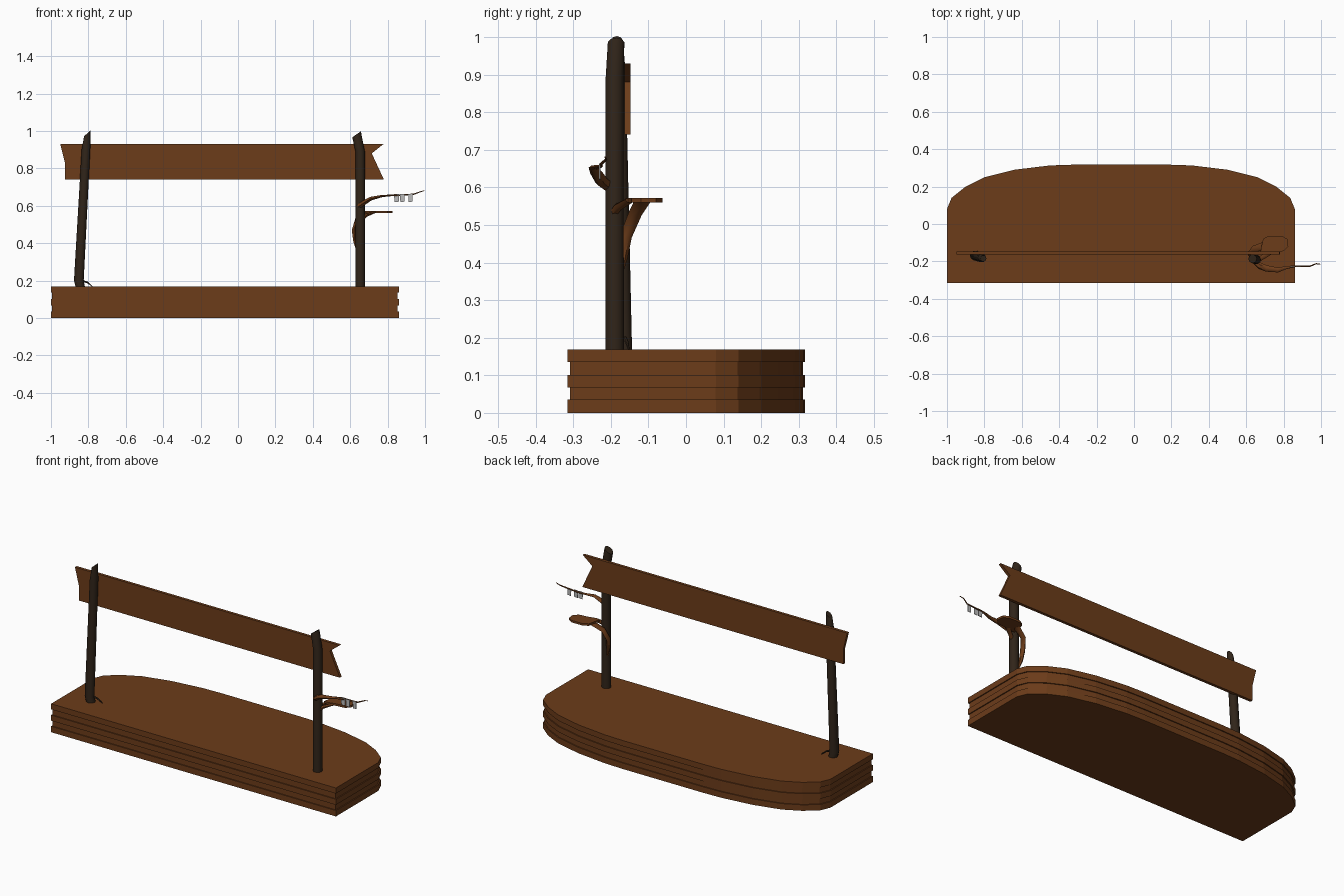
import bpy, bmesh, math
from mathutils import Vector

if "Cube" in bpy.data.objects:
    bpy.data.objects.remove(bpy.data.objects["Cube"])


def material(name, rgb):
    m = bpy.data.materials.new(name)
    m.diffuse_color = (*rgb, 1)
    m.use_nodes = True
    m.node_tree.nodes["Principled BSDF"].inputs["Base Color"].default_value = m.diffuse_color
    return m


WOOD = material("wood", (0.15, 0.045, 0.01))
BARK = material("bark", (0.03, 0.018, 0.01))
PALE = material("pale_cloth", (0.5, 0.5, 0.5))


def loft(name, rings, mat, smooth=False):
    """Skin equal-length point rings and cap both ends."""
    bm = bmesh.new()
    vs = [[bm.verts.new(p) for p in ring] for ring in rings]
    n = len(vs[0])
    for a, b in zip(vs, vs[1:]):
        for i in range(n):
            j = (i + 1) % n
            bm.faces.new((a[i], a[j], b[j], b[i]))
    bm.faces.new(vs[0])
    bm.faces.new(vs[-1])
    bmesh.ops.recalc_face_normals(bm, faces=bm.faces)
    me = bpy.data.meshes.new(name)
    bm.to_mesh(me)
    bm.free()
    me.materials.append(mat)
    ob = bpy.data.objects.new(name, me)
    bpy.context.collection.objects.link(ob)
    if smooth:
        bpy.ops.object.select_all(action='DESELECT')
        ob.select_set(True)
        bpy.context.view_layer.objects.active = ob
        bpy.ops.object.shade_smooth_by_angle(angle=math.radians(50))
    return ob


def tube(name, path, mat, sides=6):
    """Tapered branch; path holds (x, y, z, half_width, half_thickness)."""
    pts = [Vector(p[:3]) for p in path]
    rings = []
    for i, p in enumerate(path):
        t = (pts[min(i + 1, len(pts) - 1)] - pts[max(i - 1, 0)]).normalized()
        side = (Vector((0, 1, 0)) - t * t.y).normalized()
        up = t.cross(side)
        rings.append([pts[i] + side * p[3] * math.cos(a) + up * p[4] * math.sin(a)
                      for a in (math.tau * k / sides for k in range(sides))])
    return loft(name, rings, mat, True)


def post(name, path):
    """Upright log; path holds (x, y, z, radius, tilt of the ring in x)."""
    rings = []
    for x, y, z, r, tilt in path:
        angles = [math.tau * k / 10 for k in range(10)]
        rings.append([(x + r * math.cos(a), y + r * math.sin(a), z + tilt * r * math.cos(a))
                      for a in angles])
    return loft(name, rings, BARK, True)


# base: curved rear edge, five stacked layers with every second one set back
half = [(0.93, -0.315), (0.93, 0.08), (0.905, 0.14), (0.83, 0.20),
        (0.73, 0.25), (0.57, 0.29), (0.38, 0.313), (0.26, 0.317)]
outline = half + [(-x, y) for x, y in reversed(half)]
rings = []
levels = [0, 0.035, 0.068, 0.101, 0.135, 0.168]
for k in range(5):
    d = 0.006 * (k % 2)
    for z in levels[k:k + 2]:
        rings.append([(x * (1 - d / 0.93) - 0.07, y * (1 - d / 0.315), z) for x, y in outline])
loft("layered_base", rings, WOOD)

# two leaning posts with slanted tops
post("left_post", [(-0.842, -0.168, 0.16, 0.025, 0), (-0.851, -0.169, 0.2, 0.026, 0),
                   (-0.813, -0.182, 0.9, 0.023, 0), (-0.806, -0.184, 0.987, 0.017, 0.9)])
post("right_post", [(0.653, -0.190, 0.16, 0.026, 0), (0.653, -0.190, 0.89, 0.025, 0),
                    (0.634, -0.186, 0.982, 0.023, 0.7)])

# plank with notched ends
plank = [(-0.95, 0.93), (-0.925, 0.83), (-0.925, 0.74), (0.78, 0.74), (0.715, 0.88), (0.778, 0.93)]
loft("sign_plank", [[(x, y, z) for x, z in plank] for y in (-0.164, -0.147)], WOOD)

# small flat ledge and the two stems that carry it
ledge = [(0.68, -0.125), (0.69, -0.08), (0.72, -0.063), (0.79, -0.063), (0.82, -0.08),
         (0.825, -0.12), (0.80, -0.145), (0.75, -0.15), (0.70, -0.162), (0.675, -0.16)]
loft("ledge", [[(x, y, z) for x, y in ledge] for z in (0.56, 0.572)], WOOD)
tube("ledge_rear_stem", [(0.637, -0.178, 0.36, 0.006, 0.005), (0.625, -0.168, 0.41, 0.012, 0.01),
                         (0.619, -0.160, 0.47, 0.016, 0.012), (0.637, -0.135, 0.53, 0.018, 0.011),
                         (0.70, -0.115, 0.565, 0.022, 0.006)], WOOD)
tube("ledge_front_stem", [(0.655, -0.200, 0.52, 0.012, 0.01), (0.683, -0.180, 0.548, 0.013, 0.01),
                          (0.73, -0.150, 0.565, 0.014, 0.006)], WOOD)

# thin side branch tapering to a tip
tube("side_branch", [(0.65, -0.200, 0.60, 0.018, 0.015), (0.675, -0.225, 0.617, 0.018, 0.014),
                     (0.71, -0.238, 0.638, 0.017, 0.011), (0.77, -0.246, 0.652, 0.013, 0.007),
                     (0.81, -0.234, 0.655, 0.008, 0.005), (0.86, -0.226, 0.656, 0.005, 0.004),
                     (0.94, -0.226, 0.662, 0.004, 0.004), (0.975, -0.212, 0.675, 0.003, 0.003),
                     (0.998, -0.215, 0.681, 0.002, 0.002)], WOOD)

# small tags hanging from the branch
for k, (x, w) in enumerate([(0.834, 0.027), (0.865, 0.025), (0.910, 0.023)]):
    quad = [(x, 0.662), (x + w, 0.664), (x + w, 0.622), (x + 0.003, 0.620)]
    loft(f"hanging_tag_{k + 1}", [[(px, y, pz) for px, pz in quad] for y in (-0.231, -0.228)], PALE)

# twig at the foot of the left post
tube("foot_twig", [(-0.84, -0.165, 0.202, 0.006, 0.006), (-0.805, -0.158, 0.19, 0.005, 0.005),
                   (-0.778, -0.152, 0.168, 0.002, 0.002)], BARK)
